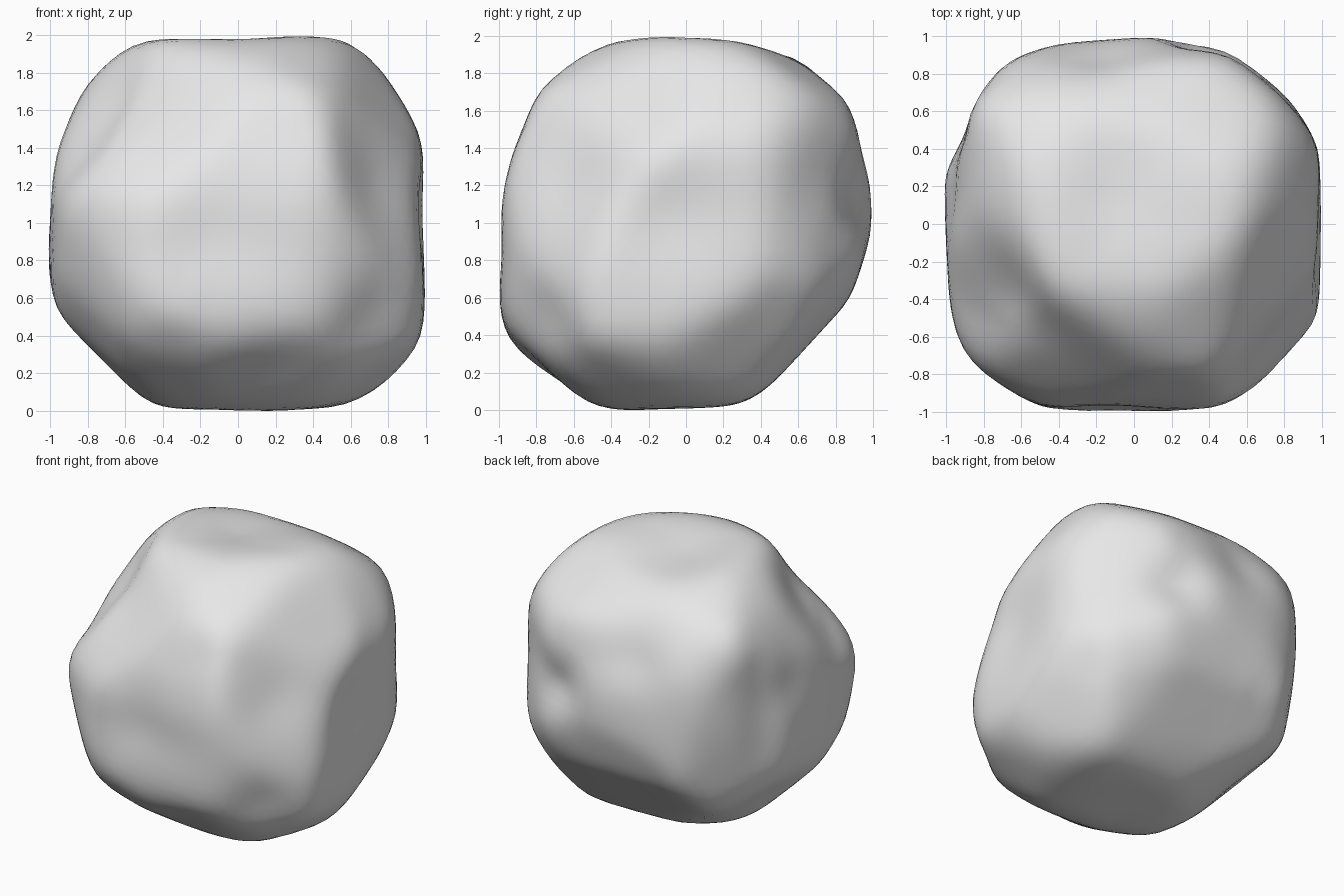
import bpy
import bmesh
import math
from mathutils import Vector

default_cube = bpy.data.objects.get("Cube")
if default_cube:
    bpy.data.objects.remove(default_cube, do_unlink=True)

STRAIGHT, SLANTED = 1.008, 1.018   # allowance for the wear that follows
profiles = []


def add_profile(right, up, allowance, *points):
    """Carve the rock along one direction to a counter-clockwise outline."""
    outline = [Vector(p) * allowance for p in points]
    edges = list(zip(outline, outline[1:] + outline[:1]))
    profiles.append((Vector(right).normalized(), Vector(up).normalized(), edges))


def profile_radius(direction, right, up, edges):
    """Distance from the centre to the carved outline in a direction."""
    flat = Vector((direction.dot(right), direction.dot(up)))
    if flat.length > 0.05:
        for a, b in edges:
            if a.cross(flat) >= -1e-6 and flat.cross(b) >= -1e-6:
                return a.cross(b - a) / flat.cross(b - a)
    return math.inf


# Front to back outline
add_profile((1, 0, 0), (0, 0, 1), STRAIGHT,
            (.97, .1), (.98, .35), (.95, .5), (.75, .82), (.57, .98),
            (.38, .99), (0, .97), (-.48, .98), (-.6, .93), (-.8, .73),
            (-.97, .39), (-.98, .2), (-1, -.05), (-1, -.25), (-.96, -.46),
            (-.78, -.72), (-.6, -.89), (-.46, -.97), (.2, -.99),
            (.58, -.96), (.78, -.85), (.97, -.64), (.99, -.4))

# Side to side outline
add_profile((0, 1, 0), (0, 0, 1), STRAIGHT,
            (1, 0), (1, .15), (.95, .35), (.87, .63), (.74, .8),
            (.58, .9), (.25, .97), (-.16, .99), (-.36, .97), (-.58, .87),
            (-.78, .71), (-.93, .33), (-.98, .1), (-.97, -.15),
            (-1, -.45), (-.94, -.62), (-.82, -.78), (-.6, -.94),
            (-.38, -.99), (.22, -.97), (.38, -.93), (.63, -.66), (.87, -.4))

# Plan outline
add_profile((1, 0, 0), (0, 1, 0), STRAIGHT,
            (.99, 0), (.98, .4), (.83, .65), (.65, .8), (.47, .96),
            (.25, 1), (-.4, .95), (-.69, .86), (-.86, .61), (-.88, .46),
            (-1, .28), (-.99, -.05), (-.97, -.4), (-.92, -.7),
            (-.65, -.88), (-.48, -.98), (.2, -.99), (.45, -.97),
            (.69, -.85), (.87, -.68), (.99, -.5))

# Diagonal outline, seen towards the back and the -x side
DIP = math.sqrt(1.5)
add_profile((1, 1, 0), (-.5, .5, DIP), SLANTED,
            (1.03, .11), (1.04, .4), (.95, .63), (.76, .82), (.41, .99),
            (.15, 1.09), (-.2, 1.11), (-.38, 1.04), (-.52, .92),
            (-.73, .66), (-.91, .39), (-1.1, .2), (-1.15, .05),
            (-1.1, -.25), (-.99, -.6), (-.7, -.86), (-.44, -.95),
            (-.18, -1.11), (0, -1.16), (.52, -1.03), (.85, -.64), (1.06, -.29))

# Diagonal outline, seen towards the front and the +x side
add_profile((-1, -1, 0), (.5, -.5, DIP), SLANTED,
            (1.15, .09), (.98, .32), (.75, .58), (.47, .92), (.3, 1),
            (-.05, 1.05), (-.31, 1.06), (-.52, 1), (-.73, .88),
            (-.92, .7), (-1.02, .52), (-1, .2), (-1.06, -.22), (-.9, -.48),
            (-.68, -.7), (-.44, -.83), (-.1, -.98), (.22, -1),
            (.4, -.95), (.81, -.68), (1.01, -.42))

# Diagonal outline, seen from beneath the back
add_profile((-1, 1, 0), (.5, .5, DIP), SLANTED,
            (1.07, .15), (1.06, .42), (.96, .62), (.73, .83), (.25, 1.02),
            (-.2, 1.13), (-.39, 1.06), (-.6, .83), (-.83, .54), (-.96, .2),
            (-1.09, -.24), (-1, -.62), (-.89, -.84), (-.65, -.95),
            (-.08, -1.06), (.05, -1.08), (.27, -1.06), (.55, -.81),
            (.96, -.53), (1.04, -.1))

# Hollows worn into the surface: direction, depth, width
hollows = [
    ((-.56, -.35, .6), .07, .25),
    ((.36, .82, .13), .14, .18),
    ((-.95, .2, .26), .05, .18),
    ((-.24, .82, .49), .08, .25),
    ((-.1, .22, .95), .06, .28),
    ((.97, -.1, 0), .04, .25),
    ((-.15, -.97, 0), .03, .25),
    ((.61, -.61, -.5), .07, .3),
    ((.72, -.62, .2), .04, .2),
]


def rock_radius(direction):
    radius = min(profile_radius(direction, *profile) for profile in profiles)
    for spot, depth, width in hollows:
        gap = (direction - Vector(spot).normalized()).length
        radius -= depth * math.exp(-(gap / width) ** 2)
    return radius


# Rock body, carved from a ball
bm = bmesh.new()
bmesh.ops.create_icosphere(bm, subdivisions=5, radius=1)
rays = {v: v.co.normalized() for v in bm.verts}
radii = {v: rock_radius(ray) for v, ray in rays.items()}

# Wear down the ridges left between the carved outlines
for _ in range(4):
    worn = {}
    for vert, radius in radii.items():
        around = [radii[e.other_vert(vert)] for e in vert.link_edges]
        worn[vert] = (radius + sum(around) / len(around)) / 2
    radii = worn
for vert, ray in rays.items():
    vert.co = ray * radii[vert]

# Stand the rock on the ground
bmesh.ops.translate(bm, verts=bm.verts, vec=(0, 0, -min(v.co.z for v in bm.verts)))
for face in bm.faces:
    face.smooth = True

mesh = bpy.data.meshes.new("rock")
bm.to_mesh(mesh)
bm.free()
rock = bpy.data.objects.new("rock", mesh)
bpy.context.scene.collection.objects.link(rock)

# Plain grey stone
stone = bpy.data.materials.new("grey_stone")
stone.use_nodes = True
grey = (0.8, 0.8, 0.8, 1)
stone.diffuse_color = grey
for node in stone.node_tree.nodes:
    if node.type == "BSDF_PRINCIPLED":
        node.inputs["Base Color"].default_value = grey
mesh.materials.append(stone)
